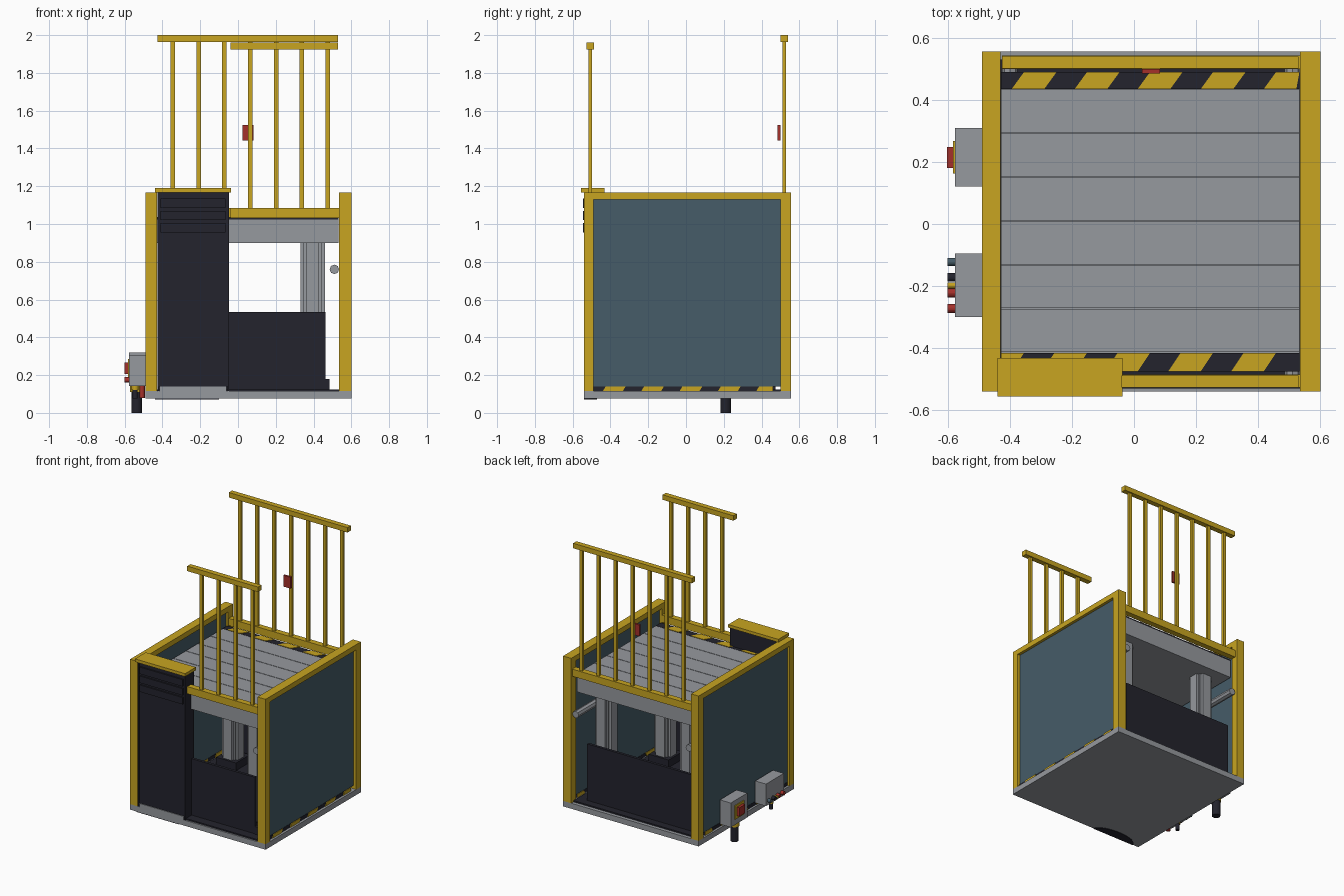
import bpy, bmesh, math
from mathutils import Vector

cube = bpy.data.objects.get("Cube")
if cube:
    bpy.data.objects.remove(cube)


def material(name, r, g, b):
    m = bpy.data.materials.new(name)
    m.use_nodes = True
    m.diffuse_color = (r, g, b, 1)
    m.node_tree.nodes["Principled BSDF"].inputs["Base Color"].default_value = (r, g, b, 1)
    return m


YELLOW = material("safety yellow", 0.58, 0.376, 0.015)
GREY = material("steel grey", 0.305, 0.319, 0.342)
TEAL = material("slate teal", 0.061, 0.107, 0.138)
DARK = material("near black", 0.0168, 0.0168, 0.026)
RED = material("signal red", 0.376, 0.03, 0.023)


def finish(name, bm, mat):
    bmesh.ops.recalc_face_normals(bm, faces=bm.faces)
    mesh = bpy.data.meshes.new(name)
    bm.to_mesh(mesh)
    bm.free()
    mesh.materials.append(mat)
    ob = bpy.data.objects.new(name, mesh)
    bpy.context.collection.objects.link(ob)
    return ob


def add_box(bm, x, y, z):
    verts = bmesh.ops.create_cube(bm, size=1)["verts"]
    for v in verts:
        v.co = Vector([lo + (c + 0.5) * (hi - lo) for c, (lo, hi) in zip(v.co, (x, y, z))])


def boxes(name, mat, *items):
    bm = bmesh.new()
    for item in items:
        add_box(bm, *item)
    return finish(name, bm, mat)


def prism(name, mat, outline, place, low, high):
    """Extrude 2D outlines between low and high; place maps (a, b, depth) to 3D."""
    bm = bmesh.new()
    for pts in outline:
        face = bm.faces.new([bm.verts.new(place(a, b, low)) for a, b in pts])
        new = bmesh.ops.extrude_face_region(bm, geom=[face])["geom"]
        shift = Vector(place(0, 0, high)) - Vector(place(0, 0, low))
        bmesh.ops.translate(bm, vec=shift, verts=[v for v in new if isinstance(v, bmesh.types.BMVert)])
    return finish(name, bm, mat)


def rod(name, mat, radius, start, end, sides=16):
    start, end = Vector(start), Vector(end)
    bm = bmesh.new()
    bmesh.ops.create_cone(bm, cap_ends=True, segments=sides, radius1=radius, radius2=radius,
                          depth=(end - start).length)
    turn = (end - start).to_track_quat('Z', 'Y')
    for v in bm.verts:
        v.co = turn @ v.co + (start + end) / 2
    return finish(name, bm, mat)


def stripes(a0, a1, b0, b1, phase, slant):
    """Slanted stripe outlines, clamped to the ends of the strip."""
    out = []
    a = phase
    while a > a0 - 0.2:
        a -= 0.203
    while a < a1:
        p = [min(max(v, a0), a1) for v in (a, a + 0.105, a + 0.105 + slant, a + slant)]
        if p[2] - p[3] > 0.01 and p[1] - p[0] > 0.005:
            out.append([(p[0], b0), (p[1], b0), (p[2], b1), (p[3], b1)])
        a += 0.203
    return out


def flat(a, b, d):
    return (a, b, d)


def sideways(a, b, d):
    return (d, a, b)


# Base and floor
boxes("base_plate", GREY, ((-0.49, 0.6), (-0.54, 0.555), (0.075, 0.115)))
boxes("floor_plate", DARK, ((-0.43, 0.535), (-0.53, 0.53), (0.115, 0.125)))
arc = [math.pi * i / 16 for i in range(17)]
prism("base_cable_opening", DARK, [[(-0.27 + 0.17 * math.cos(t), -0.54 + 0.07 * math.sin(t)) for t in arc]],
      flat, 0.072, 0.076)

# Side frames with infill panels and hazard sills
for side, x0, x1 in (("right", -0.49, -0.43), ("left", 0.535, 0.6)):
    mid = (x0 + x1) / 2
    boxes(side + "_frame", YELLOW,
          ((x0, x1), (-0.54, -0.49), (0.115, 1.168)),
          ((x0, x1), (0.5, 0.555), (0.115, 1.168)),
          ((x0, x1), (-0.49, 0.5), (1.13, 1.168)))
    boxes(side + "_panel", TEAL, ((mid - 0.012, mid + 0.012), (-0.49, 0.5), (0.14, 1.13)))
    boxes(side + "_sill", DARK, ((mid - 0.014, mid + 0.014), (-0.49, 0.46), (0.115, 0.14)))
    marks = stripes(-0.49, 0.46, 0.115, 0.14, -0.44, 0.015)
    for label, d in (("outer", 0.014), ("inner", -0.018)):
        prism(side + "_sill_stripes_" + label, YELLOW, marks, sideways, mid + d, mid + d + 0.004)

# Lift platform with planks and hazard edges
boxes("platform", GREY, ((-0.428, 0.533), (-0.475, 0.49), (0.9, 1.025)))
count, y0, y1 = 6, -0.415, 0.435
step = (y1 - y0) / count
boxes("platform_planks", GREY,
      *[((-0.428, 0.533), (y0 + i * step + 0.002, y0 + (i + 1) * step - 0.002), (1.025, 1.035))
        for i in range(count)])
for label, lo, hi, phase in (("front", -0.475, -0.415, 0.11), ("back", 0.435, 0.49, 0.012)):
    boxes(label + "_hazard_edge", DARK, ((-0.428, 0.533), (lo, hi), (1.025, 1.035)))
    prism(label + "_hazard_stripes", YELLOW, stripes(-0.428, 0.533, lo, hi, phase, 0.04), flat, 1.035, 1.038)

# Lifting columns with slotted corners
w, n = 0.065, 0.035
quarter = [(w, -n), (w, n), (n + 0.012, n), (n + 0.012, n + 0.012), (n, n + 0.012)]
for cx in (-0.285, 0.395):
    for cy in (-0.33, 0.35):
        ring = []
        for k in range(4):
            for a, b in quarter:
                for _ in range(k):
                    a, b = -b, a
                ring.append((cx + a, cy + b))
        prism("lift_column", GREY, [ring], flat, 0.125, 0.9)
        boxes("column_foot", DARK, ((cx - 0.08, cx + 0.08), (cy - 0.08, cy + 0.08), (0.125, 0.18)))

# Guide rods running front to back
for x in (-0.4, 0.51):
    rod("guide_rod", GREY, 0.025, (x, -0.52, 0.76), (x, 0.54, 0.76), 8)

# Low guard panels
boxes("front_guard", DARK, ((-0.42, 0.462), (-0.465, -0.445), (0.12, 0.535)))
boxes("back_guard", DARK, ((-0.42, 0.462), (0.455, 0.475), (0.12, 0.535)))
boxes("guard_bracket", DARK, ((0.462, 0.485), (-0.47, -0.43), (0.12, 0.18)))

# Control cabinet
boxes("cabinet", DARK, ((-0.425, -0.05), (-0.535, -0.44), (0.14, 1.168)))
boxes("cabinet_plinth", GREY, ((-0.415, -0.06), (-0.54, -0.44), (0.115, 0.14)))
boxes("cabinet_edges", DARK, *[((x, x + 0.008), (-0.541, -0.44), (0.115, 1.168)) for x in (-0.427, -0.055)])
boxes("cabinet_louvres", DARK, *[((-0.41, -0.065), (-0.545, -0.535), (z, z + 0.05))
                                 for z in (0.955, 1.02, 1.085)])
boxes("cabinet_cap", YELLOW, ((-0.44, -0.037), (-0.555, -0.432), (1.168, 1.19)))


# Gates: lower bar, pickets and top rail
def gate(name, x0, x1, y, pickets, rail):
    items = [((x0, 0.535), (y - 0.02, y + 0.022), (1.033, 1.085)),
             ((x0, x1), (y - 0.019, y + 0.019), (rail, rail + 0.036))]
    items += [((x - 0.012, x + 0.012), (y - 0.009, y + 0.009), (1.085, rail)) for x in pickets]
    boxes(name, YELLOW, *items)


pickets = [-0.345 + 0.1367 * i for i in range(7)]
gate("back_gate", -0.425, 0.53, 0.52, pickets, 1.964)
gate("front_gate", -0.04, 0.53, -0.507, pickets[3:], 1.924)
boxes("gate_call_box", RED, ((0.025, 0.083), (0.485, 0.5), (1.443, 1.525)))

# Emergency stop box with cable gland
boxes("stop_box", GREY, ((-0.577, -0.49), (0.12, 0.31), (0.143, 0.32)))
boxes("stop_plate", YELLOW, ((-0.583, -0.577), (0.163, 0.267), (0.185, 0.285)))
boxes("stop_button", RED, ((-0.602, -0.583), (0.18, 0.248), (0.205, 0.268)))
rod("stop_cable", DARK, 0.028, (-0.537, 0.21, 0), (-0.537, 0.21, 0.11))
rod("stop_gland", YELLOW, 0.034, (-0.537, 0.21, 0.11), (-0.537, 0.21, 0.143))

# Push button box
boxes("button_box", GREY, ((-0.577, -0.49), (-0.3, -0.095), (0.143, 0.303)))
for name, mat, y, r in (("teal_button", TEAL, -0.122, 0.013), ("black_button", DARK, -0.172, 0.014),
                        ("yellow_lamp", YELLOW, -0.198, 0.009), ("red_button_a", RED, -0.222, 0.014),
                        ("red_button_b", RED, -0.272, 0.014)):
    rod(name, mat, r, (-0.601, y, 0.175), (-0.577, y, 0.175))
rod("button_gland", YELLOW, 0.018, (-0.545, -0.198, 0.12), (-0.545, -0.198, 0.143))
rod("button_cable", DARK, 0.013, (-0.545, -0.198, 0.075), (-0.545, -0.198, 0.12))
rod("red_plug", RED, 0.014, (-0.507, -0.25, 0.08), (-0.507, -0.25, 0.143))
